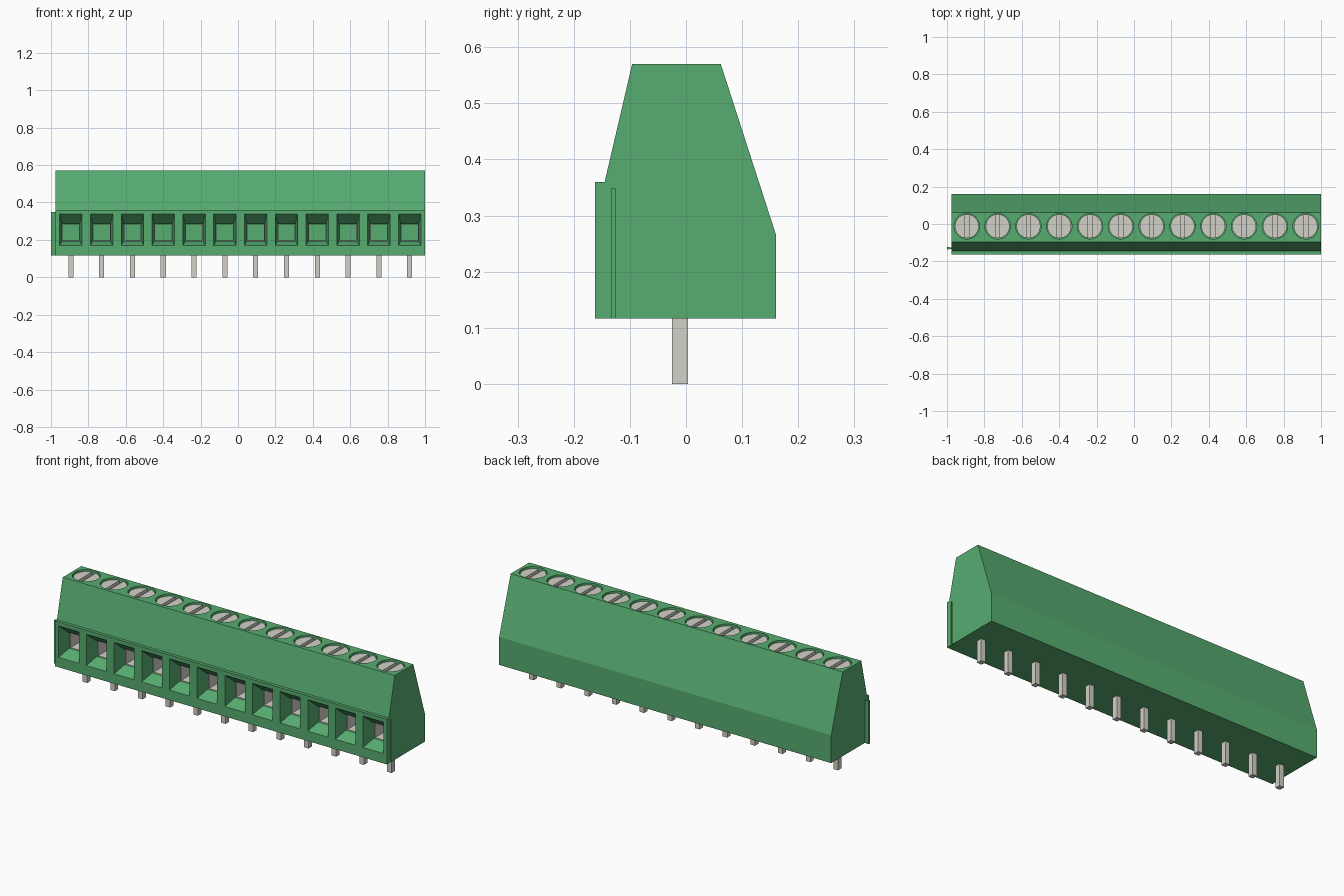
import bpy, bmesh, math
from mathutils import Matrix

cube = bpy.data.objects.get("Cube")
if cube:
    bpy.data.objects.remove(cube, do_unlink=True)

POLES, PITCH, LEFT, RIGHT = 12, 0.1647, -0.976, 1.0
CENTRES = [LEFT + PITCH * (i + 0.5) for i in range(POLES)]
BASE, TOP, FRONT, MID = 0.117, 0.57, -0.162, -0.012


def material(name, colour):
    m = bpy.data.materials.new(name)
    m.use_nodes = True
    m.diffuse_color = (*colour, 1)
    m.node_tree.nodes["Principled BSDF"].inputs["Base Color"].default_value = (*colour, 1)
    return m


green = material("green plastic", (0.095, 0.417, 0.165))
metal = material("grey metal", (0.645, 0.638, 0.572))


def finish(bm, name, mat):
    bmesh.ops.recalc_face_normals(bm, faces=bm.faces)
    mesh = bpy.data.meshes.new(name)
    bm.to_mesh(mesh)
    bm.free()
    mesh.materials.append(mat)
    ob = bpy.data.objects.new(name, mesh)
    bpy.context.collection.objects.link(ob)
    return ob


def loft(bm, rings):
    """Skin a row of equal-length point rings and cap both ends."""
    rows = [[bm.verts.new(p) for p in ring] for ring in rings]
    n = len(rows[0])
    for a, b in zip(rows, rows[1:]):
        for i in range(n):
            bm.faces.new((a[i], a[(i + 1) % n], b[(i + 1) % n], b[i]))
    bm.faces.new(rows[0])
    bm.faces.new(rows[-1])


def rect(cx, half, y, z0, z1):
    return [(cx - half, y, z0), (cx + half, y, z0), (cx + half, y, z1), (cx - half, y, z1)]


def box(bm, x0, x1, y0, y1, z0, z1):
    cx, half = (x0 + x1) / 2, (x1 - x0) / 2
    loft(bm, [rect(cx, half, y, z0, z1) for y in (y0, y1)])


def cylinder(bm, cx, radius, z0, z1):
    bmesh.ops.create_cone(bm, cap_ends=True, segments=32, radius1=radius, radius2=radius,
                          depth=z1 - z0, matrix=Matrix.Translation((cx, MID, (z0 + z1) / 2)))


def dovetail(bm, x, z0, z1):
    """Upright rib, narrow at its root and wider at its outer face."""
    outline = [(x, -0.126), (x - 0.024, -0.122), (x - 0.024, -0.137), (x, -0.133)]
    loft(bm, [[(px, py, z) for px, py in outline] for z in (z0, z1)])


def cut(target, bm, name):
    cutter = finish(bm, name, green)
    cutter.hide_render = True
    mod = target.modifiers.new(name, 'BOOLEAN')
    mod.operation, mod.solver, mod.object = 'DIFFERENCE', 'EXACT', cutter
    bpy.context.view_layer.objects.active = target
    bpy.ops.object.modifier_apply(modifier=name)
    bpy.data.objects.remove(cutter, do_unlink=True)


# Housing: side profile carried along the row
profile = [(FRONT, BASE), (0.16, BASE), (0.16, 0.267), (0.062, TOP),
           (-0.096, TOP), (-0.145, 0.36), (FRONT, 0.36)]
bm = bmesh.new()
loft(bm, [[(x, y, z) for y, z in profile] for x in (LEFT, RIGHT)])
housing = finish(bm, "housing", green)

# Wire entries: flared mouth leading to a square chamber
bm = bmesh.new()
for cx in CENTRES:
    loft(bm, [rect(cx, 0.06, FRONT - 0.001, 0.17, 0.34),
              rect(cx, 0.047, -0.1, 0.195, 0.285),
              rect(cx, 0.047, 0.07, 0.195, 0.285)])
cut(housing, bm, "wire_entry_cutter")

# Screw wells
bm = bmesh.new()
for cx in CENTRES:
    cylinder(bm, cx, 0.068, 0.53, TOP + 0.02)
cut(housing, bm, "screw_well_cutter")

# Joining groove on one end, matching rib on the other
bm = bmesh.new()
dovetail(bm, RIGHT + 0.0005, BASE - 0.01, 0.348)
cut(housing, bm, "groove_cutter")
bm = bmesh.new()
dovetail(bm, LEFT, BASE, 0.348)
finish(bm, "joining_rib", green)

# Clamp cages lining each chamber
bm = bmesh.new()
T = 0.004
for cx in CENTRES:
    for side in (-1, 1):
        edges = sorted((cx + side * 0.0475, cx + side * (0.0475 - T)))
        box(bm, *edges, -0.085, 0.069, 0.1945, 0.2855)
    box(bm, cx - 0.043, cx + 0.043, -0.085, 0.069, 0.1945, 0.1945 + T)
    box(bm, cx - 0.043, cx + 0.043, -0.085, 0.069, 0.2855 - T, 0.2855)
finish(bm, "clamp_cages", metal)

# Slotted screws
bm = bmesh.new()
for cx in CENTRES:
    cylinder(bm, cx, 0.064, 0.525, 0.561)
screws = finish(bm, "screws", metal)
bm = bmesh.new()
for cx in CENTRES:
    box(bm, cx - 0.011, cx + 0.011, MID - 0.08, MID + 0.08, 0.545, 0.6)
cut(screws, bm, "slot_cutter")

# Solder pins
bm = bmesh.new()
for cx in CENTRES:
    box(bm, cx - 0.0135, cx + 0.0135, -0.025, 0.004, 0, BASE + 0.01)
finish(bm, "solder_pins", metal)

# Smooth round walls, crisp edges elsewhere
for ob in (housing, screws):
    bpy.ops.object.select_all(action='DESELECT')
    ob.select_set(True)
    bpy.context.view_layer.objects.active = ob
    bpy.ops.object.shade_smooth_by_angle(angle=math.radians(15))
